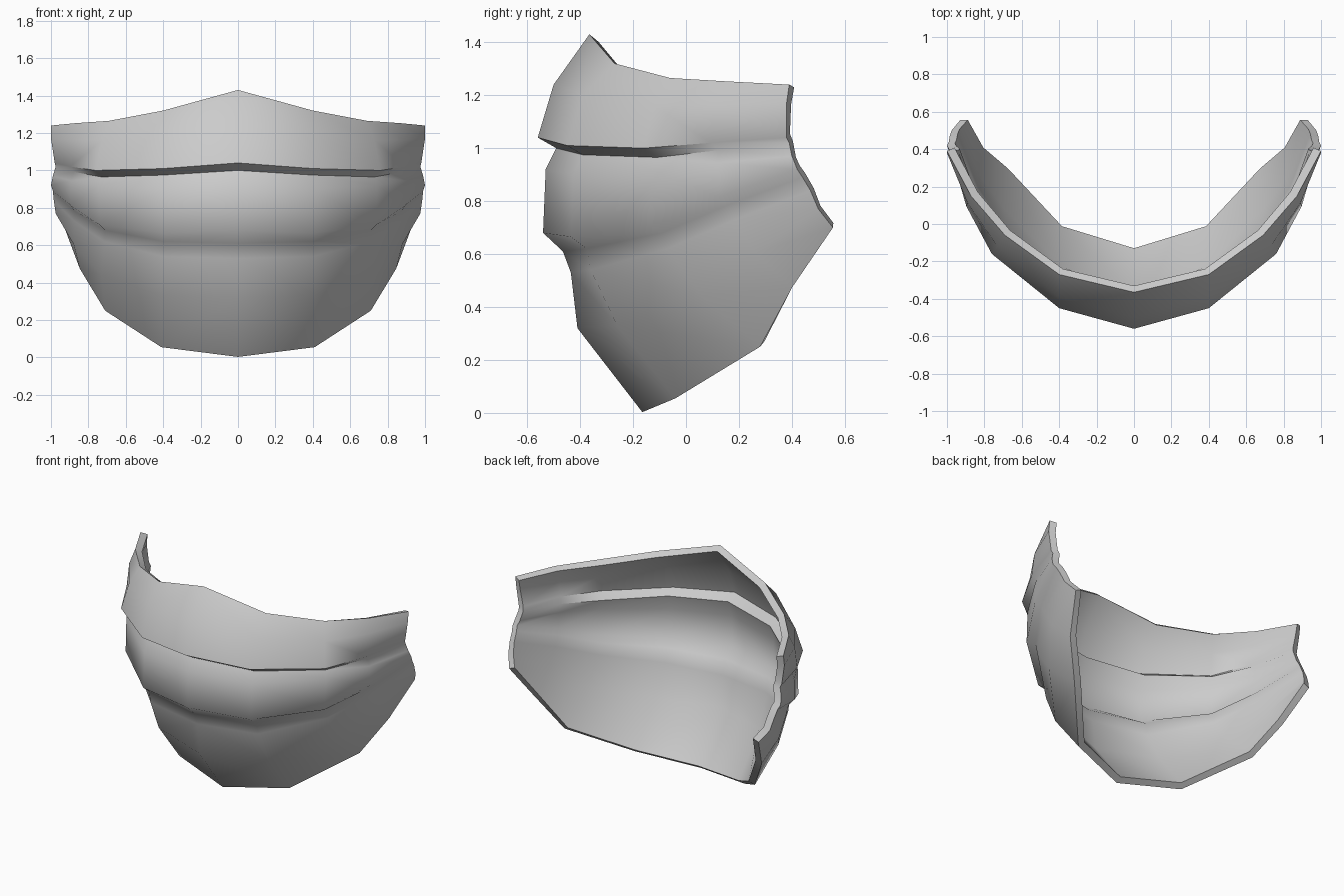
import bpy, bmesh, math
from mathutils import Vector

if "Cube" in bpy.data.objects:
    bpy.data.objects.remove(bpy.data.objects["Cube"])

# Outer-surface profiles, top rim to bottom rim, on the +x half
centre = [(0, -.365, 1.43), (0, -.50, 1.24), (0, -.56, 1.04), (0, -.49, 1.0), (0, -.53, .92),
          (0, -.54, .68), (0, -.465, .61), (0, -.435, .53), (0, -.41, .32), (0, -.165, .003)]
cheek = [(.40, -.27, 1.32), (.40, -.39, 1.20), (.40, -.45, 1.01), (.40, -.39, .975), (.40, -.425, .90),
         (.40, -.435, .665), (.40, -.375, .62), (.40, -.36, .54), (.41, -.26, .33), (.41, -.04, .055)]
jaw = [(.69, -.06, 1.265), (.73, -.12, 1.16), (.76, -.16, 1.0), (.73, -.11, .965), (.745, -.125, .92),
       (.74, -.14, .71), (.71, -.09, .68), (.715, -.07, .62), (.73, .06, .44), (.71, .28, .25)]
side = [(1.0, .39, 1.24), (1.0, .38, 1.17), (.98, .38, 1.04), (.975, .39, 1.02), (.99, .40, .97),
        (1.0, .42, .92), (.99, .44, .89), (.985, .47, .84), (.975, .50, .77), (.93, .555, .70)]

# Extra column between jaw and side, bulged slightly outwards
bulge = Vector((.026, -.016, 0))
temple = [(Vector(a) + Vector(b)) / 2 + bulge for a, b in zip(jaw, side)]

# Half shell skinned across the profiles
bm = bmesh.new()
columns = [[bm.verts.new(p) for p in col] for col in (centre, cheek, jaw, temple, side)]
for a, b in zip(columns, columns[1:]):
    for i in range(len(a) - 1):
        bm.faces.new((a[i], a[i + 1], b[i + 1], b[i]))
mesh = bpy.data.meshes.new("face_mask")
bm.to_mesh(mesh)
bm.free()
mask = bpy.data.objects.new("face_mask", mesh)
bpy.context.collection.objects.link(mask)

# Mirror to the other half, then thicken inwards
mirror = mask.modifiers.new("mirror", 'MIRROR')
mirror.use_clip = True
shell = mask.modifiers.new("cloth_thickness", 'SOLIDIFY')
shell.thickness = .045
shell.offset = -1

# Apply and shade smooth with a crisp rim
bpy.context.view_layer.objects.active = mask
mask.select_set(True)
for name in ("mirror", "cloth_thickness"):
    bpy.ops.object.modifier_apply(modifier=name)
bpy.ops.object.shade_smooth_by_angle(angle=math.radians(60))
